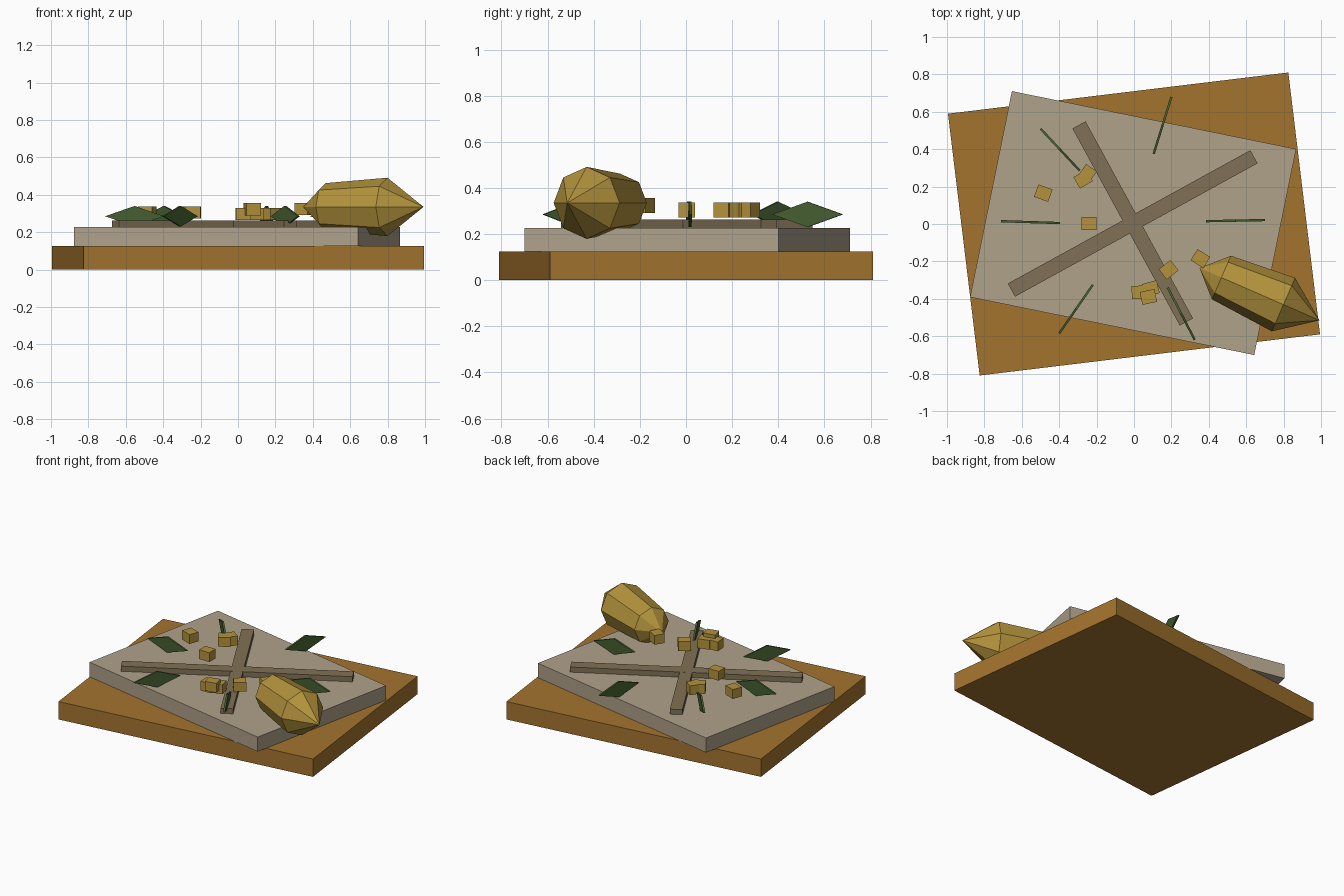
import bpy, bmesh
from math import radians, degrees, atan2, hypot, cos, sin, pi
from mathutils import Matrix, Vector

if "Cube" in bpy.data.objects:
    bpy.data.objects.remove(bpy.data.objects["Cube"])


def material(name, *rgb):
    m = bpy.data.materials.new(name)
    m.use_nodes = True
    m.diffuse_color = (*rgb, 1)
    m.node_tree.nodes["Principled BSDF"].inputs["Base Color"].default_value = (*rgb, 1)
    return m


wood = material("golden_wood", 0.37, 0.175, 0.028)
linen = material("pale_linen", 0.43, 0.36, 0.255)
twig = material("grey_brown_twig", 0.22, 0.165, 0.092)
gold = material("corn_gold", 0.45, 0.29, 0.045)
green = material("leaf_green", 0.06, 0.115, 0.03)


def finish(name, bm, mat):
    bmesh.ops.recalc_face_normals(bm, faces=bm.faces)
    mesh = bpy.data.meshes.new(name)
    bm.to_mesh(mesh)
    bm.free()
    mesh.materials.append(mat)
    obj = bpy.data.objects.new(name, mesh)
    bpy.context.collection.objects.link(obj)
    return obj


def box(name, mat, x, y, bottom, size, angle):
    bm = bmesh.new()
    bmesh.ops.create_cube(bm, size=1, matrix=Matrix.Diagonal((*size, 1)))
    obj = finish(name, bm, mat)
    obj.location = (x, y, bottom + size[2] / 2)
    obj.rotation_euler.z = radians(angle)
    return obj


def leaf(name, x1, y1, x2, y2, z=0.285, height=0.11, thick=0.012):
    """Upright diamond plate between two points."""
    half = hypot(x2 - x1, y2 - y1) / 2
    bm = bmesh.new()
    outline = [(-half, 0), (0, -height / 2), (half, 0), (0, height / 2)]
    face = bm.faces.new([bm.verts.new((u, -thick / 2, v)) for u, v in outline])
    new = bmesh.ops.extrude_face_region(bm, geom=[face])["geom"]
    bmesh.ops.translate(bm, vec=(0, thick, 0),
                        verts=[g for g in new if isinstance(g, bmesh.types.BMVert)])
    obj = finish(name, bm, green)
    obj.location = ((x1 + x2) / 2, (y1 + y2) / 2, z)
    obj.rotation_euler.z = atan2(y2 - y1, x2 - x1)


# Board, cloth and crossed twigs
box("wooden_board", wood, 0, 0, 0, (1.833, 1.41, 0.125), 6.9)
box("cloth_slab", linen, -0.005, 0.005, 0.125, (1.551, 1.124, 0.102), -11.5)
box("long_twig", twig, -0.007, 0.003, 0.225, (1.48, 0.08, 0.038), 28.8)
box("short_twig", twig, -0.007, 0.003, 0.225, (1.20, 0.08, 0.0375), -61.4)

# Ring of leaves
for i, ends in enumerate([(-0.71, 0.015, -0.395, 0.005), (0.385, 0.015, 0.7, 0.021),
                          (-0.5, 0.51, -0.29, 0.285), (0.105, 0.375, 0.2, 0.68),
                          (-0.4, -0.585, -0.22, -0.325), (0.18, -0.34, 0.325, -0.62)]):
    leaf(f"leaf_{i + 1}", *ends)

# Scattered kernels
for i, (x, y, z, angle) in enumerate([
        (-0.485, 0.165, 0.272, -20), (-0.272, 0.24, 0.272, 30), (-0.25, 0.268, 0.272, 55),
        (-0.24, 0.003, 0.272, 0), (0.185, -0.245, 0.265, 38), (0.355, -0.185, 0.292, -32),
        (0.028, -0.365, 0.265, 3), (0.09, -0.345, 0.265, 15), (0.077, -0.39, 0.29, 12)]):
    box(f"kernel_{i + 1}", gold, x, y, z, (0.08, 0.07, 0.065), angle)

# Eight-sided cob: two rings and two pointed ends along local x
start, end, sides = Vector((0.35, -0.235, 0.335)), Vector((0.992, -0.515, 0.335)), 8
axis = end - start
bm = bmesh.new()
rings = [[bm.verts.new((d, r * cos(k * 2 * pi / sides), r * sin(k * 2 * pi / sides)))
          for k in range(sides)] for d, r in ((0.128, 0.127), (0.49, 0.156))]
back, tip = bm.verts.new((0, 0, 0)), bm.verts.new((axis.length, 0, 0))
for k in range(sides):
    n = (k + 1) % sides
    bm.faces.new((back, rings[0][n], rings[0][k]))
    bm.faces.new((rings[0][k], rings[0][n], rings[1][n], rings[1][k]))
    bm.faces.new((rings[1][k], rings[1][n], tip))
cob = finish("corn_cob", bm, gold)
cob.location = start
cob.rotation_euler.z = atan2(axis.y, axis.x)
